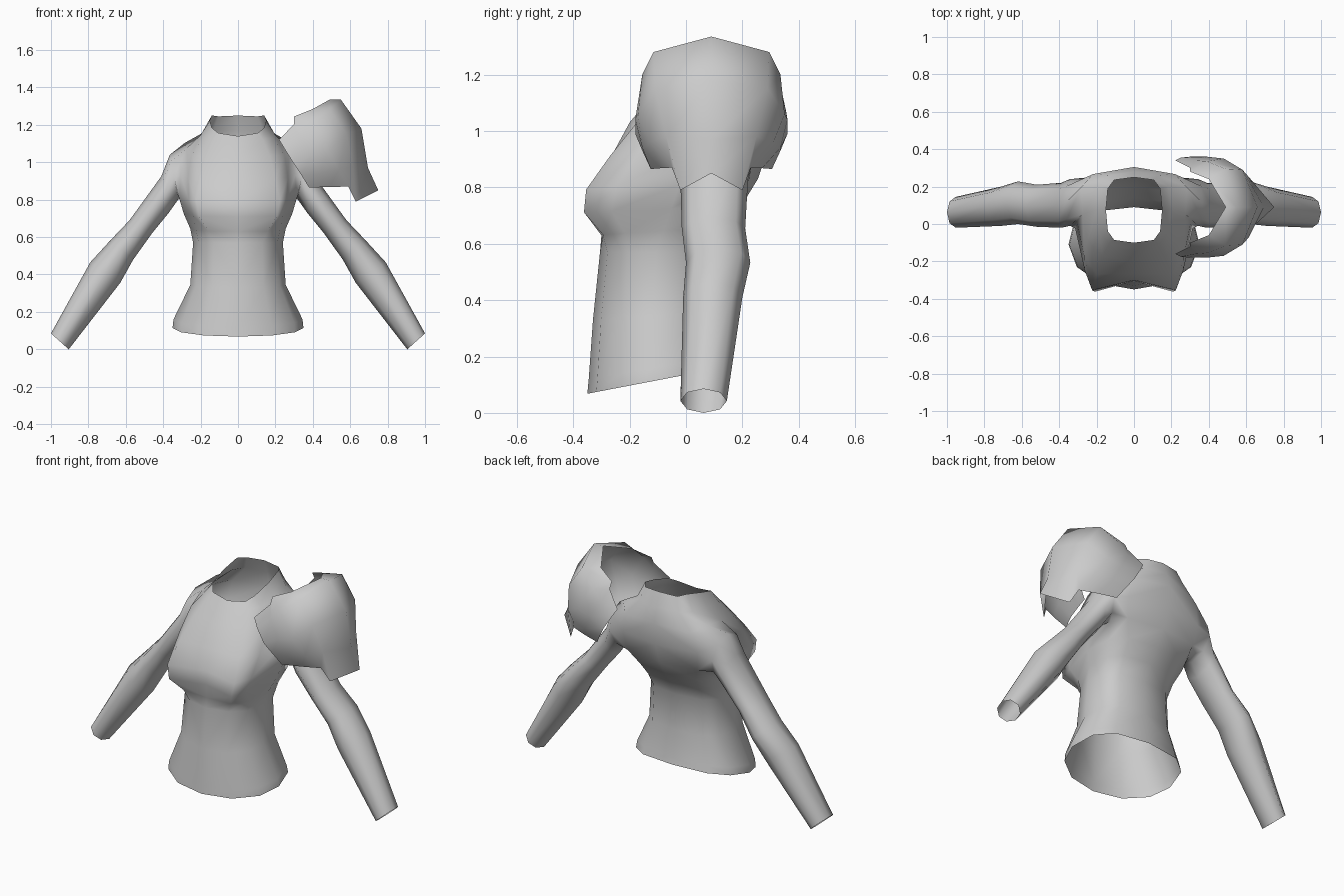
import bpy, bmesh, math
from mathutils import Vector

if "Cube" in bpy.data.objects:
    bpy.data.objects.remove(bpy.data.objects["Cube"])

grey = bpy.data.materials.new("plain_grey")
grey.diffuse_color = (0.6, 0.6, 0.6, 1)
grey.use_nodes = True
grey.node_tree.nodes["Principled BSDF"].inputs["Base Color"].default_value = grey.diffuse_color


def finish(bm, name, mirror):
    bmesh.ops.recalc_face_normals(bm, faces=bm.faces)
    me = bpy.data.meshes.new(name)
    bm.to_mesh(me)
    bm.free()
    me.materials.append(grey)
    ob = bpy.data.objects.new(name, me)
    bpy.context.collection.objects.link(ob)
    for p in me.polygons:
        p.use_smooth = True
    if mirror:
        m = ob.modifiers.new("mirror", 'MIRROR')
        m.use_clip = True
        m.merge_threshold = 0.002
    return ob


def signed_pow(v, p):
    return math.copysign(abs(v) ** p, v)


# Bodice half rows: front z, back z, front y, back y, half width, bust push,
# front and back roundness (1 = ellipse, lower = squarer)
ROWS = [
    (.068, .16, -.35, .13, .35, 0, .95, .7),
    (.12, .20, -.345, .12, .345, 0, .95, .7),
    (.33, .36, -.33, .10, .255, 0, .9, .6),
    (.57, .57, -.305, .09, .24, 0, .9, .55),
    (.63, .66, -.30, .14, .255, .02, .75, .6),
    (.71, .74, -.305, .20, .29, .085, .7, .65),
    (.79, .83, -.30, .255, .315, .085, .7, .7),
    (.91, .95, -.265, .295, .305, .035, .7, .7),
    (1.03, 1.08, -.20, .305, .275, 0, .7, .7),
    (1.12, 1.17, -.125, .28, .20, 0, .6, .6),
    (1.14, 1.25, -.10, .25, .15, 0, .5, .5),
]
# Sleeve rings: outer x z, inner x z, y range
SLEEVE = [
    (.365, 1.04, .32, .80, -.01, .24),
    (.41, .925, .37, .73, -.02, .22),
    (.58, .69, .46, .62, -.015, .21),
    (.68, .585, .56, .48, 0, .228),
    (.79, .465, .63, .355, -.01, .20),
    (1.0, .085, .905, .0, -.02, .145),
]
N = 6
A = 6  # lowest armhole row

bm = bmesh.new()
g = []
for zf, zb, yf, yb, w, bust, front, back in ROWS:
    row = []
    for i in range(N + 1):
        t = math.pi * i / N
        sq = front if i < 3 else back
        c = signed_pow(math.cos(t), min(1, sq + .12))
        x = 0 if i in (0, N) else w * math.sin(t) ** sq
        y = (yf + yb) / 2 - (yb - yf) / 2 * c
        y -= bust * (0, 1, .8, 0, 0, 0, 0)[i]
        x += bust * (0, .35, -.25, 0, 0, 0, 0)[i]
        row.append(bm.verts.new((x, y, zf + (zb - zf) * (1 - c) / 2)))
    g.append(row)

# Collar raised at the sides
for i, dz in ((1, .012), (2, .025), (3, .025), (4, .02)):
    g[-1][i].co.z += dz

# Shoulder crest and shoulder blade filled out toward the sleeve
for i, d in ((3, (0, 0, .02)), (4, (.035, 0, .035)), (5, (.05, -.01, -.01))):
    g[A + 2][i].co += Vector(d)
g[A + 1][5].co += Vector((.06, -.015, 0))
g[A][5].co += Vector((.04, 0, 0))

# Bodice faces, leaving an armhole two columns by two rows
for r in range(len(ROWS) - 1):
    for i in range(N):
        if r in (A, A + 1) and i in (3, 4):
            continue
        bm.faces.new((g[r][i], g[r][i + 1], g[r + 1][i + 1], g[r + 1][i]))

# Sleeve grown from the armhole edge
ring = [g[A][3], g[A][4], g[A][5], g[A + 1][5],
        g[A + 2][5], g[A + 2][4], g[A + 2][3], g[A + 1][3]]
for ox, oz, ix, iz, y0, y1 in SLEEVE:
    centre = Vector(((ox + ix) / 2, (y0 + y1) / 2, (oz + iz) / 2))
    inner = Vector(((ix - ox) / 2, 0, (iz - oz) / 2))
    side = Vector((0, (y1 - y0) / 2, 0))
    new = []
    for k in range(8):
        a = math.radians(45 * k - 45)
        new.append(bm.verts.new(centre + inner * math.cos(a) + side * math.sin(a)))
    for k in range(8):
        j = (k + 1) % 8
        bm.faces.new((ring[k], ring[j], new[j], new[k]))
    ring = new
finish(bm, "bodice_with_sleeves", True)

# Shoulder guard: columns from the ridge to the front edge, rim to hem
GUARD = [
    [(.49, .09, 1.335), (.55, .09, 1.335), (.66, .09, 1.18), (.695, .09, .97), (.75, .09, .85)],
    [(.40, -.06, 1.285), (.49, -.115, 1.28), (.58, -.11, 1.15), (.615, -.07, .98), (.63, -.02, .79)],
    [(.30, -.10, 1.245), (.39, -.155, 1.20), (.48, -.17, 1.06), (.54, -.13, .96), (.59, -.05, .87)],
    [(.30, -.12, 1.205), (.33, -.16, 1.14), (.39, -.18, 1.04), (.44, -.155, .94), (.49, -.09, .868)],
    [(.22, -.16, 1.12), (.25, -.175, 1.07), (.30, -.18, .99), (.34, -.155, .93), (.38, -.125, .865)],
]
MID_Y = 0.09
cols = [[(x, 2 * MID_Y - y, z) for x, y, z in c] for c in GUARD[:0:-1]] + GUARD
bm = bmesh.new()
vs = [[bm.verts.new(p) for p in c] for c in cols]
for a, b in zip(vs, vs[1:]):
    for k in range(4):
        bm.faces.new((a[k], a[k + 1], b[k + 1], b[k]))
finish(bm, "shoulder_guard", False)
